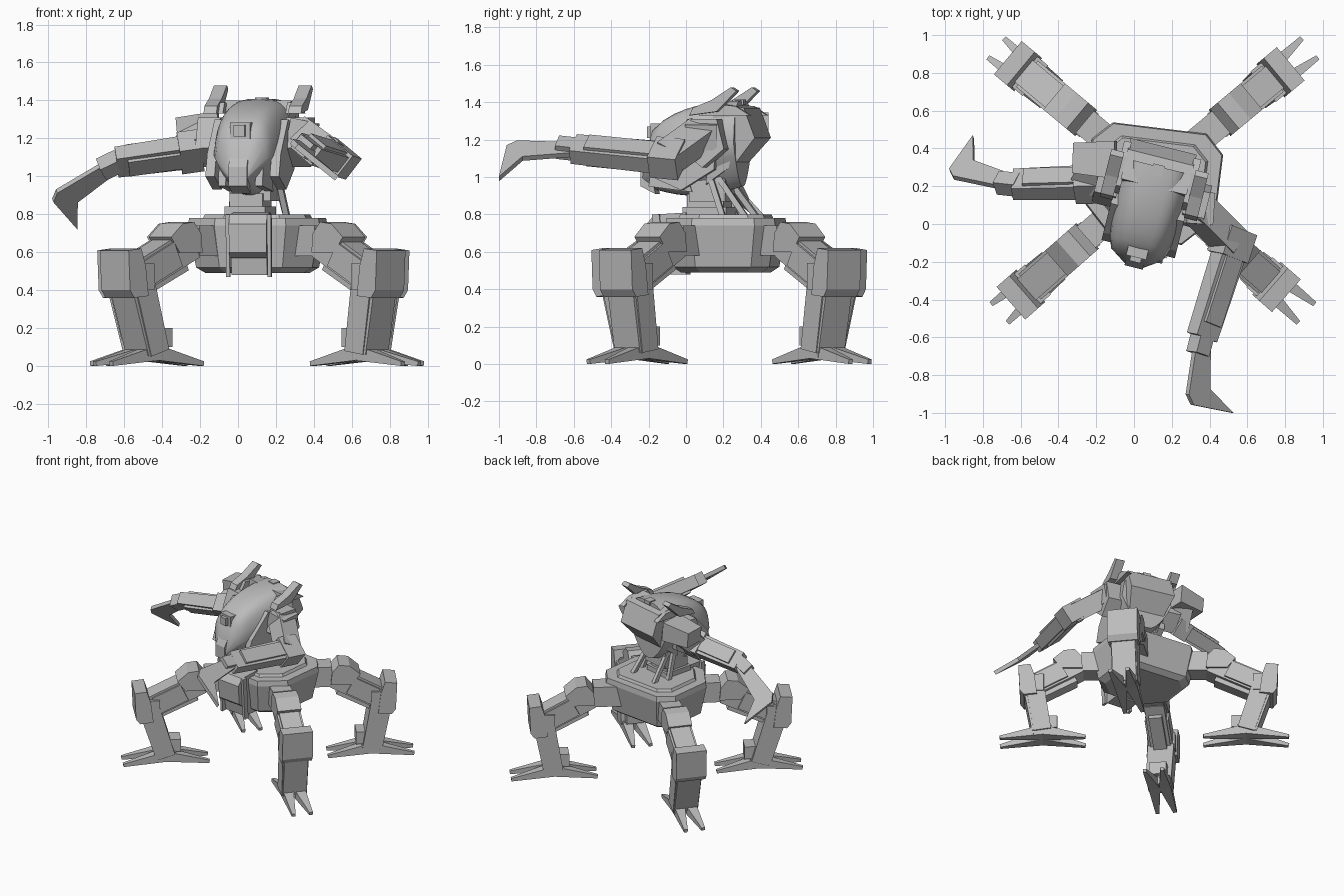
import bpy, bmesh
from math import radians, cos, sin, atan2, pi, copysign
from mathutils import Matrix, Vector

cube = bpy.data.objects.get("Cube")
if cube:
    bpy.data.objects.remove(cube, do_unlink=True)

SHADE = (.5, .5, .5, 1)
grey = bpy.data.materials.new("plain grey")
grey.use_nodes = True
grey.diffuse_color = SHADE
grey.node_tree.nodes["Principled BSDF"].inputs["Base Color"].default_value = SHADE


def frame(x, y, turn):
    return Matrix.Translation((x, y, 0)) @ Matrix.Rotation(turn, 4, "Z")


def loft(name, rings, where=Matrix(), smooth=False):
    """Skin equal-length rings of points and cap both ends."""
    bm = bmesh.new()
    rows = [[bm.verts.new(where @ Vector(point)) for point in ring] for ring in rings]
    for lower, upper in zip(rows, rows[1:]):
        for i in range(len(lower)):
            bm.faces.new((lower[i - 1], lower[i], upper[i], upper[i - 1]))
    bm.faces.new(rows[0])
    bm.faces.new(rows[-1])
    bmesh.ops.recalc_face_normals(bm, faces=bm.faces)
    mesh = bpy.data.meshes.new(name)
    bm.to_mesh(mesh)
    bm.free()
    mesh.materials.append(grey)
    part = bpy.data.objects.new(name, mesh)
    bpy.context.collection.objects.link(part)
    if smooth:
        bpy.ops.object.select_all(action="DESELECT")
        part.select_set(True)
        bpy.context.view_layer.objects.active = part
        bpy.ops.object.shade_smooth_by_angle(angle=radians(40))


def prism(name, profile, width, where, offset=0):
    """Profile in local x and z, extruded along local y."""
    loft(name, [[(a, offset + side * width / 2, z) for a, z in profile] for side in (-1, 1)], where)


def beam(name, start, end, width, height, taper=1, where=Matrix(), across=(0, 1, 0)):
    """Rectangular bar between two points; width follows the across direction."""
    start, end = Vector(start), Vector(end)
    along = (end - start).normalized()
    thick = along.cross(Vector(across)).normalized()
    wide = thick.cross(along)
    corners = ((-1, -1), (1, -1), (1, 1), (-1, 1))
    rings = [[centre + (wide * width * i + thick * height * j) * scale / 2 for i, j in corners]
             for centre, scale in ((start, 1), (end, taper))]
    loft(name, rings, where)


def block(name, centre, length, width, height, where):
    half = Vector((length / 2, 0, 0))
    beam(name, Vector(centre) - half, Vector(centre) + half, width, height, where=where)


# Lower hull: chamfered rings, narrowing towards the belly
hull = frame(.1, .21, radians(-7))
hull_side = hull @ Matrix.Rotation(pi / 2, 4, "Z")


def chamfered(scale, z, half_x=.35, half_y=.3):
    ring = []
    for sx, sy in ((1, 1), (-1, 1), (-1, -1), (1, -1)):
        cut = .1 if sy > 0 else .16
        pair = [(sx * half_x, sy * (half_y - cut)), (sx * (half_x - cut), sy * half_y)]
        ring += pair if sx == sy else pair[::-1]
    return [(x * scale, y * scale, z) for x, y in ring]


loft("hull", [chamfered(.74, .49), chamfered(.88, .52), chamfered(1, .74), chamfered(.98, .78)], hull)
loft("hull_deck", [chamfered(.8, .77), chamfered(.75, .8)], hull)
prism("front_apron", [(-.2, .79), (-.34, .79), (-.37, .72), (-.33, .48), (-.2, .48)], .19, hull_side)
prism("front_panel", [(-.2, .81), (-.37, .8), (-.41, .75), (-.4, .6), (-.36, .57), (-.2, .57)], .2, hull_side)
for side in (-1, 1):
    beam("apron_rail", (side * .11, -.34, .47), (side * .11, -.36, .8), .04, .02, where=hull)

# Four splayed legs; each knee leans out a little differently
for sx, sy, lean in ((-1, -1, .1), (1, -1, .04), (-1, 1, .1), (1, 1, .05)):
    leg = frame(.1, .24, atan2(sy * .5, sx * (.6 if sy > 0 else .57)))
    hip = Vector((.46, 0, .67))
    knee = Vector((.78 + lean, 0, .47))
    ankle = Vector((.76, 0, .07))
    thigh = knee - hip
    block("hip_box", (.35, 0, .66), .24, .15, .16, leg)
    prism("hip_cap", [(.46, .6), (.47, .7), (.52, .76), (.6, .75), (.68, .68), (.62, .6)], .18, leg)
    beam("thigh", hip + thigh * .1, knee, .15, .17, where=leg)
    beam("thigh_armour", hip + thigh * .4, hip + thigh * .9, .18, .14, where=leg)
    beam("thigh_underside", hip + thigh * .3 - Vector((.04, 0, .05)),
         knee - Vector((.05, 0, .04)), .1, .12, where=leg)
    beam("shin", ankle, knee, .19, .13, taper=1.05, where=leg)
    beam("shin_plate", ankle + Vector((.03, 0, 0)), knee + Vector((.04, 0, 0)), .18, .1, where=leg)
    block("heel_block", (.7, 0, .15), .1, .13, .1, leg)
    block("knee_joint", knee, .14, .21, .14, leg)
    guard = [(-.02, -.1), (0, .06), (.03, .15), (.12, .14), (.11, -.07), (.08, -.11)]
    prism("knee_guard", [(knee.x + a, knee.z + z) for a, z in guard], .23, leg)
    block("foot", ankle, .14, .17, .07, leg)
    for out in (-1, 1):
        for side in (-1, 1):
            beam("toe", ankle + Vector((0, side * .04, 0)),
                 (ankle.x + out * .32, side * .066, .013), .09, .08, taper=.3, where=leg)

# Waist and struts
torso = frame(.08, .1, radians(-14))
torso_side = torso @ Matrix.Rotation(pi / 2, 4, "Z")
block("waist", (-.02, .02, .85), .18, .2, .12, torso)
block("waist_ring", (-.02, .02, .82), .22, .24, .04, torso)
block("torso_yoke", (0, .04, .93), .22, .2, .12, torso)
for side in (-1, 1):
    beam("rear_strut", (side * .12, .26, .78), (side * .1, .1, 1), .03, .03, where=torso)
    beam("side_strut", (side * .15, .14, .78), (side * .12, .06, 1), .03, .03, where=torso)


# Rounded cockpit, swelling back from the snout, square-shouldered above
def cockpit_ring(step, steps=9, sides=32):
    u = step / steps
    swell = (1 - (1 - u) ** 2) ** .35
    top, bottom = 1.04 + .37 * swell, .95 - .05 * sin(pi * u)
    ring = []
    for i in range(sides):
        angle = 2 * pi * i / sides
        power = .55 if sin(angle) > 0 else .75
        a, b = (copysign(abs(v) ** power, v) for v in (cos(angle), sin(angle)))
        narrow = 1 + .5 * min(b, 0) - .15 * max(b, 0)
        ring.append((a * narrow * (.05 + .155 * swell), u * .54 - .33,
                     (top + bottom) / 2 + b * (top - bottom) / 2))
    return ring


loft("cockpit", [cockpit_ring(step) for step in range(10)], torso, smooth=True)

# Angular rear of the torso, narrower at the bottom
rear = [(.1, 1.4), (.26, 1.37), (.32, 1.21), (.21, 1.08), (.04, .96)]
loft("torso_rear", [[(a, side * (.18 if z > 1.1 else .14), z) for a, z in rear] for side in (-1, 1)], torso_side)
block("roof_port", (0, .19, 1.4), .06, .06, .03, torso)
block("sensor_frame", (0, -.24, 1.24), .11, .09, .09, torso)
block("sensor", (0, -.27, 1.24), .06, .08, .06, torso)
prism("snout_plate", [(-.3, 1.12), (-.34, 1.05), (-.34, .95), (-.26, .91)], .1, torso_side)

# Mirrored head armour and horns
cheek = [(-.24, 1), (-.2, 1.12), (-.04, 1.3), (.12, 1.26), (.1, 1.04), (-.08, .93)]
jaw = [(-.28, .95), (-.26, 1.08), (-.1, 1.1), (-.04, .92)]
mount = [(-.06, 1.15), (0, 1.31), (.14, 1.31), (.18, 1.15), (.06, 1.05)]
flap = [(.02, 1.33), (.06, 1.39), (.22, 1.38), (.3, 1.33)]
horn = [(-.02, 1.33), (0, 1.37), (.1, 1.41), (.21, 1.48), (.24, 1.46), (.13, 1.35)]
for side in (-1, 1):
    prism("cheek_plate", cheek, .05, torso_side, side * .175)
    prism("jaw_plate", jaw, .04, torso_side, side * .1)
    prism("shoulder_mount", mount, .12, torso_side, side * .24)
    prism("roof_flap", flap, .04, torso_side, side * .19)
    prism("horn", horn, .07, torso_side, side * .23)


# Arms ending in hooked blades
def arm(label, shoulder, elbow, wrist, bend, tip):
    shoulder, elbow, wrist, bend, tip = map(Vector, (shoulder, elbow, wrist, bend, tip))
    hook = (tip - bend).normalized()
    reach = wrist - elbow
    ahead = (bend - wrist).normalized()
    beam(label + "_upper_arm", shoulder, elbow, .15, .14, across=hook)
    beam(label + "_elbow", elbow - reach * .15, elbow + reach * .15, .18, .14, across=hook)
    beam(label + "_forearm", elbow, wrist, .16, .1, taper=.9, across=hook)
    beam(label + "_forearm_cover", elbow + reach * .1, elbow + reach * .85, .11, .13, across=hook)
    beam(label + "_wrist", wrist - ahead * .03, wrist + ahead * .09, .09, .09, across=hook)
    blade = [wrist - hook * .04, bend - ahead * .05, bend + hook * .05, tip,
             bend + hook * .13 - ahead * .1, wrist + hook * .05]
    normal = ahead.cross(hook).normalized() * .015
    loft(label + "_blade", [[point + normal * side for point in blade] for side in (-1, 1)])


beam("right_shoulder", (-.1, .34, 1.27), (-.32, .35, 1.25), .2, .15, taper=.8)
arm("right", (-.2, .34, 1.25), (-.25, .22, 1.13), (-.64, .21, 1.075), (-1, .25, .9), (-.85, .46, .73))
beam("left_shoulder", (.27, .09, 1.24), (.41, .08, 1.21), .17, .14)
arm("left", (.34, .08, 1.23), (.52, -.1, 1.1), (.36, -.6, 1.15), (.27, -.95, 1.19), (.52, -1, .99))
